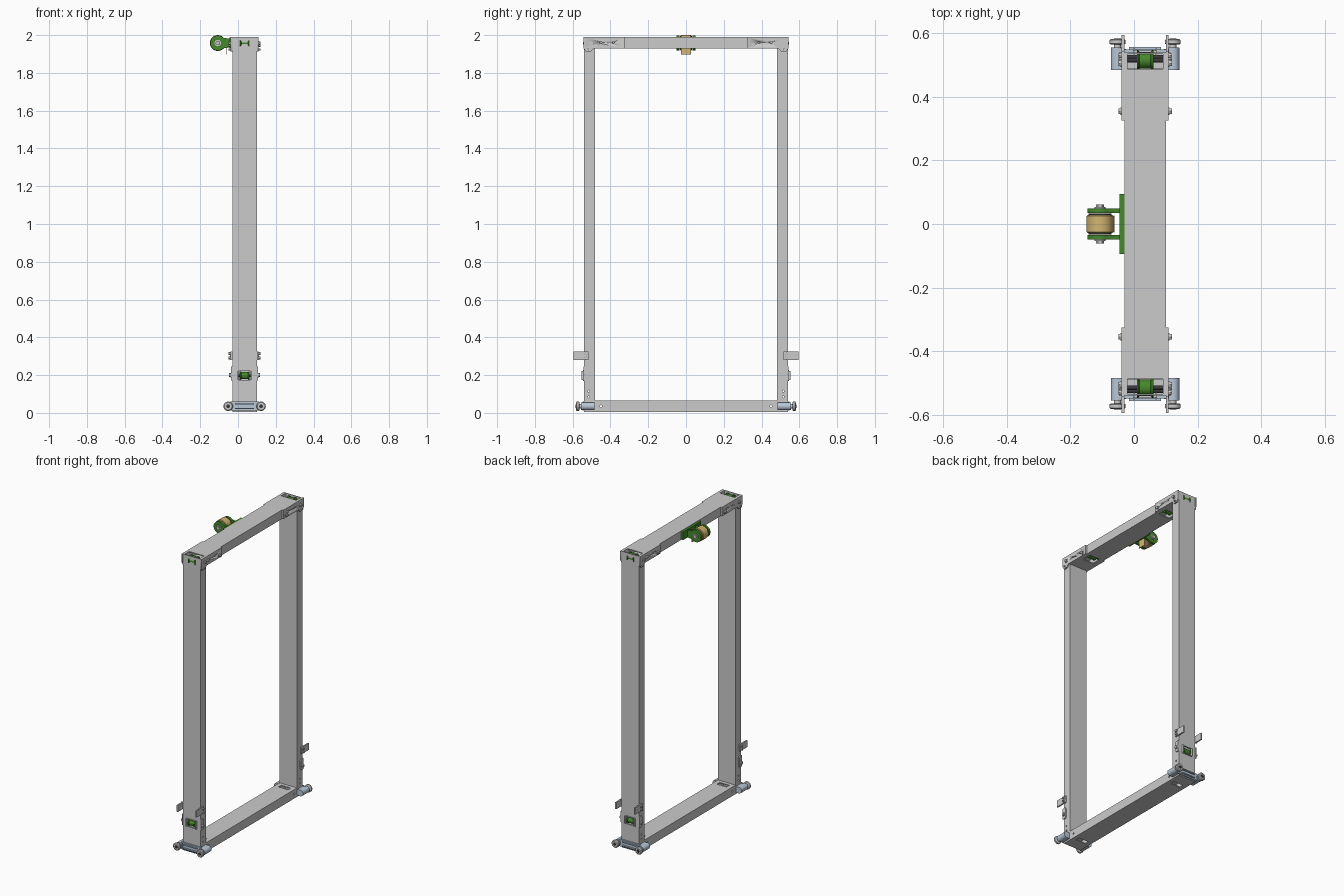
import bpy, bmesh, math
from mathutils import Matrix, Vector

if "Cube" in bpy.data.objects:
    bpy.data.objects.remove(bpy.data.objects["Cube"])

CX = 0.035                      # frame centre in x


def material(name, rgb):
    m = bpy.data.materials.new(name)
    m.diffuse_color = (*rgb, 1)
    m.use_nodes = True
    m.node_tree.nodes["Principled BSDF"].inputs["Base Color"].default_value = m.diffuse_color
    return m


GREEN = material("green", (0.06, 0.25, 0.025))
TAN = material("tan", (0.65, 0.46, 0.17))
STEEL = material("pale_steel", (0.48, 0.58, 0.68))
DARK = material("dark", (0.04, 0.04, 0.045))


def finish(name, bm, mat=None, smooth=False):
    bmesh.ops.recalc_face_normals(bm, faces=bm.faces)
    me = bpy.data.meshes.new(name)
    bm.to_mesh(me)
    bm.free()
    ob = bpy.data.objects.new(name, me)
    bpy.context.collection.objects.link(ob)
    if mat:
        me.materials.append(mat)
    if smooth:
        bpy.ops.object.select_all(action='DESELECT')
        ob.select_set(True)
        bpy.context.view_layer.objects.active = ob
        bpy.ops.object.shade_smooth_by_angle(angle=math.radians(35))
    return ob


def box(name, x, y, z, mat=None):
    """Box from (min, max) ranges."""
    bm = bmesh.new()
    bmesh.ops.create_cube(bm, size=1)
    for v in bm.verts:
        v.co = Vector([(a + b) / 2 + c * (b - a) for (a, b), c in
                       zip(map(sorted, (x, y, z)), v.co)])
    return finish(name, bm, mat)


def prism(name, pts, fixed, plane, mat=None):
    """Extrude a 2D outline: plane 'yz' along x or 'xz' along y."""
    put = (lambda p, t: (t, p[0], p[1])) if plane == 'yz' else (lambda p, t: (p[0], t, p[1]))
    bm = bmesh.new()
    face = bm.faces.new([bm.verts.new(put(p, fixed[0])) for p in pts])
    ext = bmesh.ops.extrude_face_region(bm, geom=[face])
    d = Vector(put((0, 0), fixed[1] - fixed[0]))
    bmesh.ops.translate(bm, vec=d, verts=[g for g in ext['geom'] if isinstance(g, bmesh.types.BMVert)])
    return finish(name, bm, mat, True)


def lathe(name, profile, centre, axis, mat=None, sides=32):
    """Solid of revolution; profile is (position along axis, radius)."""
    bm = bmesh.new()
    rings = [[bm.verts.new((r * math.cos(2 * math.pi * i / sides),
                            r * math.sin(2 * math.pi * i / sides), t)) for i in range(sides)]
             for t, r in profile]
    for a, b in zip(rings, rings[1:]):
        for i in range(sides):
            j = (i + 1) % sides
            bm.faces.new((a[i], a[j], b[j], b[i]))
    bm.faces.new(rings[0])
    bm.faces.new(rings[-1])
    rot = Vector((0, 0, 1)).rotation_difference(Vector(axis)).to_matrix().to_4x4()
    bmesh.ops.transform(bm, matrix=Matrix.Translation(centre) @ rot, verts=bm.verts)
    return finish(name, bm, mat, True)


def cut(ob, cutters):
    for c in cutters:
        c.hide_render = True
        m = ob.modifiers.new("cut", 'BOOLEAN')
        m.object, m.operation, m.solver = c, 'DIFFERENCE', 'EXACT'
    bpy.context.view_layer.update()
    me = bpy.data.meshes.new_from_object(ob.evaluated_get(bpy.context.evaluated_depsgraph_get()))
    ob.modifiers.clear()
    ob.data = me
    for c in cutters:
        bpy.data.objects.remove(c)


def bolt(name, x, y, z, s, r=0.011):
    lathe(name + "_washer", [(0, r), (0.003, r)], (x, y, z), (s, 0, 0), sides=20)
    lathe(name + "_head", [(0.003, r * 0.85), (0.010, r * 0.85)], (x, y, z), (s, 0, 0), sides=6)


def pulley(name, y, z, r):
    w = 0.026
    lathe(name, [(-w, r), (-w + 0.005, r), (-w + 0.009, r * 0.85), (w - 0.009, r * 0.85),
                 (w - 0.005, r), (w, r)], (CX, y, z), (1, 0, 0), GREEN)
    lathe(name + "_axle", [(-0.064, 0.007), (0.064, 0.007)], (CX, y, z), (1, 0, 0), DARK, 16)


def xr(h):
    return (CX - h, CX + h)


OUT, IN = 0.065, 0.058          # half width outside and inside of the tubes

# top and bottom beams, hollow, with slots
top = box("top_beam", xr(OUT), (-0.54, 0.54), (1.93, 1.99))
bottom = box("bottom_beam", xr(OUT), (-0.54, 0.54), (0.005, 0.065))
cut(top, [box("c", xr(IN), (-0.5395, 0.5395), (1.936, 1.984))] +
    [box("c", xr(0.04), (s * 0.325, s * 0.39), (1.92, 1.96)) for s in (1, -1)] +
    [box("c", xr(0.056), (s * 0.488, s * 0.535), (1.92, 2.0)) for s in (1, -1)])
cut(bottom, [box("c", xr(IN), (-0.53, 0.53), (0.011, 0.059))] +
    [box("c", xr(0.036), (s * 0.43, s * 0.46), (-0.1, 0.1)) for s in (1, -1)] +
    [lathe("c", [(-0.2, 0.006), (0.2, 0.006)], (CX, s * 0.45, 0.035), (1, 0, 0), sides=16)
     for s in (1, -1)])

for s, tag in ((-1, "front"), (1, "back")):
    # hollow post with pulley window and bolt holes
    post = box(tag + "_post", xr(OUT), (s * 0.483, s * 0.54), (0.065, 1.93))
    cut(post, [box("c", xr(IN), (s * 0.489, s * 0.534), (0.06, 1.94)),
               box("c", xr(0.038), (s * 0.52, s * 0.56), (0.17, 0.225))] +
        [lathe("c", [(-0.2, 0.005), (0.2, 0.005)], (CX, s * 0.515, z), (1, 0, 0), sides=16)
         for z in (0.085, 0.115)])

    # green guide pulleys
    pulley(tag + "_corner_pulley", s * 0.515, 1.957, 0.03)
    pulley(tag + "_beam_pulley", s * 0.355, 1.955, 0.022)
    pulley(tag + "_window_pulley", s * 0.525, 0.197, 0.022)
    # raised rim around the pulley window
    for k in (1, -1):
        box(tag + "_window_side", (CX + k * 0.032, CX + k * 0.038), (s * 0.53, s * 0.552), (0.175, 0.222))
    for z in (0.17, 0.222):
        box(tag + "_window_rim", xr(0.038), (s * 0.535, s * 0.546), (z, z + 0.005))

    for k, side in ((-1, "left"), (1, "right")):
        n = f"{tag}_{side}_"
        a, b = CX + k * OUT, CX + k * (OUT + 0.009)
        # corner plate with a rounded lower lug and bolts
        plate = prism(n + "corner_plate", [(s * y, z) for y, z in (
            (0.325, 1.93), (0.325, 1.99), (0.543, 1.99), (0.543, 1.933), (0.53, 1.912),
            (0.505, 1.912), (0.488, 1.93))], (a, b), 'yz')
        cut(plate, [lathe("c", [(-0.1, 0.005), (0.1, 0.005)], (b, s * y, 1.96), (1, 0, 0), sides=16)
                    for y in (0.45, 0.385)])
        bolt(n + "corner_bolt", b, s * 0.505, 1.957, k, 0.012)
        bolt(n + "beam_bolt", b, s * 0.355, 1.948, k, 0.012)
        bolt(n + "lug_bolt", b, s * 0.518, 1.924, k, 0.006)

        # pulley side plate low on the post
        prism(n + "pulley_plate", [(s * y, z) for y, z in (
            (0.515, 0.18), (0.522, 0.172), (0.543, 0.172), (0.543, 0.245), (0.522, 0.245),
            (0.515, 0.237))], (a, a + k * 0.007), 'yz')
        bolt(n + "pulley_bolt", a + k * 0.007, s * 0.53, 0.2, k, 0.012)

        # stop tab pointing outward
        box(n + "stop_tab", (a, b), (s * 0.517, s * 0.595), (0.28, 0.325))
        for z in (0.291, 0.314):
            bolt(n + "tab_bolt", b, s * 0.53, z, k, 0.009)

        # pale end socket with bumper screw
        cx = CX + k * 0.087
        lathe(n + "socket", [(0.485, 0.021), (0.555, 0.021)], (cx, 0, 0.035), (0, s, 0), STEEL)
        box(n + "socket_web", (CX + k * 0.06, cx), (s * 0.485, s * 0.55), (0.015, 0.055), STEEL)
        lathe(n + "bumper_stem", [(0.55, 0.011), (0.57, 0.011)], (cx, 0, 0.035), (0, s, 0), None, 20)
        lathe(n + "bumper", [(0.564, 0.02), (0.567, 0.025), (0.578, 0.025), (0.582, 0.02)],
              (cx, 0, 0.035), (0, s, 0))
        lathe(n + "bumper_core", [(0.58, 0.011), (0.584, 0.011)], (cx, 0, 0.035), (0, s, 0), DARK, 6)

    # pale end plate joining the two sockets, with ribs
    box(tag + "_end_plate", xr(0.075), (s * 0.54, s * 0.548), (0.012, 0.06), STEEL)
    for z in (0.02, 0.045):
        box(tag + "_end_rib", xr(0.05), (s * 0.548, s * 0.556), (z, z + 0.007), STEEL)

# guide roller on a green fork
RX, RZ = -0.107, 1.958
box("fork_base", (-0.045, -0.03), (-0.095, 0.095), (1.933, 1.987), GREEN)
arc = [(RX + 0.04 * math.cos(math.radians(t)), RZ + 0.04 * math.sin(math.radians(t)))
       for t in range(45, 316, 15)]
for s in (-1, 1):
    arm = [(-0.044, 1.935), (-0.044, 1.981)] + arc
    prism("fork_arm", arm, (s * 0.034, s * 0.049), 'xz', GREEN)
    lathe("roller_flange", [(0.027, 0.036), (0.033, 0.036)], (RX, 0, RZ), (0, s, 0), DARK)
    lathe("roller_washer", [(0.049, 0.017), (0.053, 0.017)], (RX, 0, RZ), (0, s, 0))
    lathe("roller_nut", [(0.053, 0.013), (0.061, 0.013)], (RX, 0, RZ), (0, s, 0), None, 6)
lathe("guide_roller", [(-0.028, 0.039), (-0.025, 0.042), (0.025, 0.042), (0.028, 0.039)],
      (RX, 0, RZ), (0, 1, 0), TAN, 48)
box("roller_scraper", (-0.064, -0.061), (-0.027, 0.027), (1.897, 1.96), TAN)
